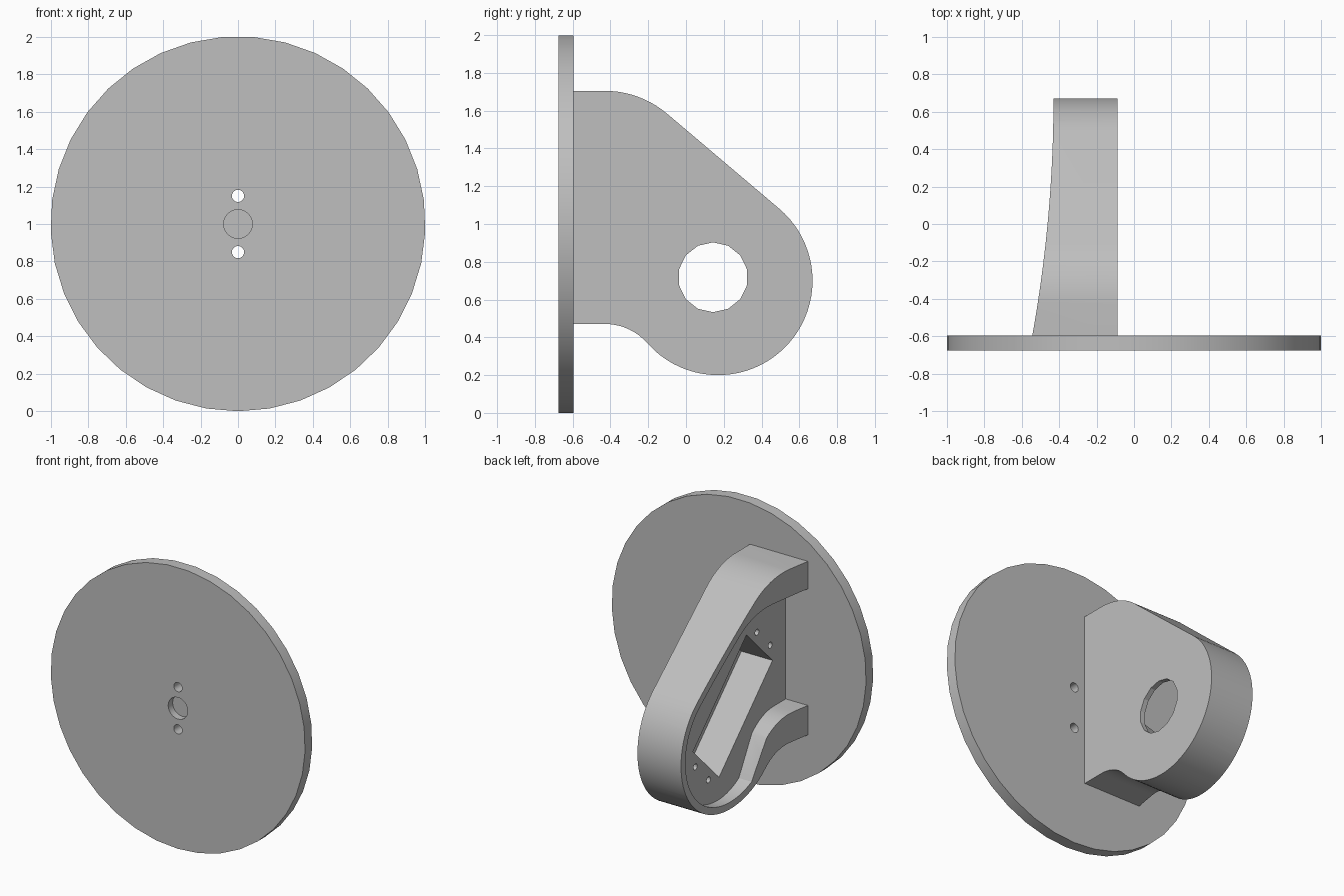
import bpy, bmesh
from math import sin, cos, pi, radians
from mathutils import Vector

cube = bpy.data.objects.get("Cube")
if cube:
    bpy.data.objects.remove(cube, do_unlink=True)

grey = bpy.data.materials.new("light_grey")
grey.use_nodes = True
grey.diffuse_color = (0.52, 0.52, 0.52, 1)
grey.node_tree.nodes["Principled BSDF"].inputs["Base Color"].default_value = (0.52, 0.52, 0.52, 1)


def prism(name, pts, axis, lo, hi):
    """Extrude a 2D outline along axis: x takes (y, z), y takes (x, z), z takes (x, y)."""
    def place(p, h):
        c = list(p)
        c.insert("xyz".index(axis), h)
        return Vector(c)
    bm = bmesh.new()
    base = bm.faces.new([bm.verts.new(place(p, lo)) for p in pts])
    ext = bmesh.ops.extrude_face_region(bm, geom=[base])
    top = [v for v in ext["geom"] if isinstance(v, bmesh.types.BMVert)]
    bmesh.ops.translate(bm, verts=top, vec=place((0, 0), hi - lo))
    bmesh.ops.recalc_face_normals(bm, faces=bm.faces)
    mesh = bpy.data.meshes.new(name)
    bm.to_mesh(mesh)
    bm.free()
    mesh.materials.append(grey)
    ob = bpy.data.objects.new(name, mesh)
    bpy.context.collection.objects.link(ob)
    return ob


def arc(cx, cz, r, start, end, n):
    return [(cx + r * cos(radians(start + (end - start) * i / n)),
             cz + r * sin(radians(start + (end - start) * i / n))) for i in range(n + 1)]


def ring(cx, cz, r, n, start=0):
    return arc(cx, cz, r, start, start + 360, n)[:-1]


def carve(target, cutters):
    bpy.context.view_layer.objects.active = target
    for c in cutters:
        c.hide_render = True
        m = target.modifiers.new("cut", 'BOOLEAN')
        m.operation, m.solver, m.object = 'DIFFERENCE', 'EXACT', c
        bpy.ops.object.modifier_apply(modifier=m.name)
        bpy.data.objects.remove(c, do_unlink=True)


def smooth(ob):
    bpy.ops.object.select_all(action='DESELECT')
    ob.select_set(True)
    bpy.context.view_layer.objects.active = ob
    bpy.ops.object.shade_smooth_by_angle(angle=radians(25))


# Round base plate with two through holes and a blind centre hole
BACK = -0.595
plate = prism("round_plate", ring(0, 1.001, 1.001, 37, -90), "y", -0.675, BACK)
carve(plate, [prism("screw_cutter", ring(0, z, 0.033, 16), "y", -0.8, -0.5) for z in (0.85, 1.15)]
      + [prism("centre_cutter", ring(0, 1, 0.077, 24), "y", -0.8, -0.625)])
smooth(plate)

# Housing body: fillets run into a round tip
INNER_FACE, FLOOR = -0.087, -0.368
outer = ([(BACK, 0.471)] + arc(-0.43, 0.171, 0.3, 90, 48, 8)
         + arc(0.17, 0.7, 0.5, 228, 409.6, 40)
         + arc(-0.43, 1.195, 0.51, 49.6, 90, 10) + [(BACK, 1.705)])
housing = prism("motor_housing", outer, "x", -0.7, INNER_FACE)

# Curved trim of the open rim
steps = [-0.75 + 1.42 * i / 24 for i in range(25)]
rim = [(-0.43 - 0.113 * ((0.67 - y) / 1.265) ** 2, y) for y in steps]
trim = prism("rim_cutter", [(-0.9, -0.75)] + rim + [(-0.43, 0.8), (-0.9, 0.8)], "z", 0, 2)

# Large pocket open towards the rim
inner = ([(-0.7, 0.68)] + arc(-0.46, 0.33, 0.35, 90, 45, 8)
         + arc(0.17, 0.7, 0.45, 238, 409.6, 36)
         + arc(-0.27, 1.01, 0.5, 49.6, 90, 10) + [(-0.7, 1.51)])
pocket = prism("pocket_cutter", inner, "x", -0.9, FLOOR)


# Slanted motor recess, shaft opening and screw holes share one tilted frame
def tilted(along, across):
    d, n = Vector((0.707, -0.707)), Vector((0.707, 0.707))
    p = Vector((0, 0.856)) + d * along + n * across
    return (p.x, p.y)


corners = [(-1, -1), (1, -1), (1, 1), (-1, 1)]
recess = prism("recess_cutter", [tilted(0.425 * a, 0.207 * b) for a, b in corners], "x", -0.9, -0.123)
shaft = prism("shaft_cutter", ring(0.143, 0.718, 0.185, 14, 90), "x", -0.2, 0.1)
screws = [prism("screw_cutter", ring(*tilted(0.49 * a, 0.105 * b), 0.022, 12), "x", -0.6, -0.2)
          for a, b in corners]
carve(housing, [trim, pocket, recess, shaft] + screws)
smooth(housing)
